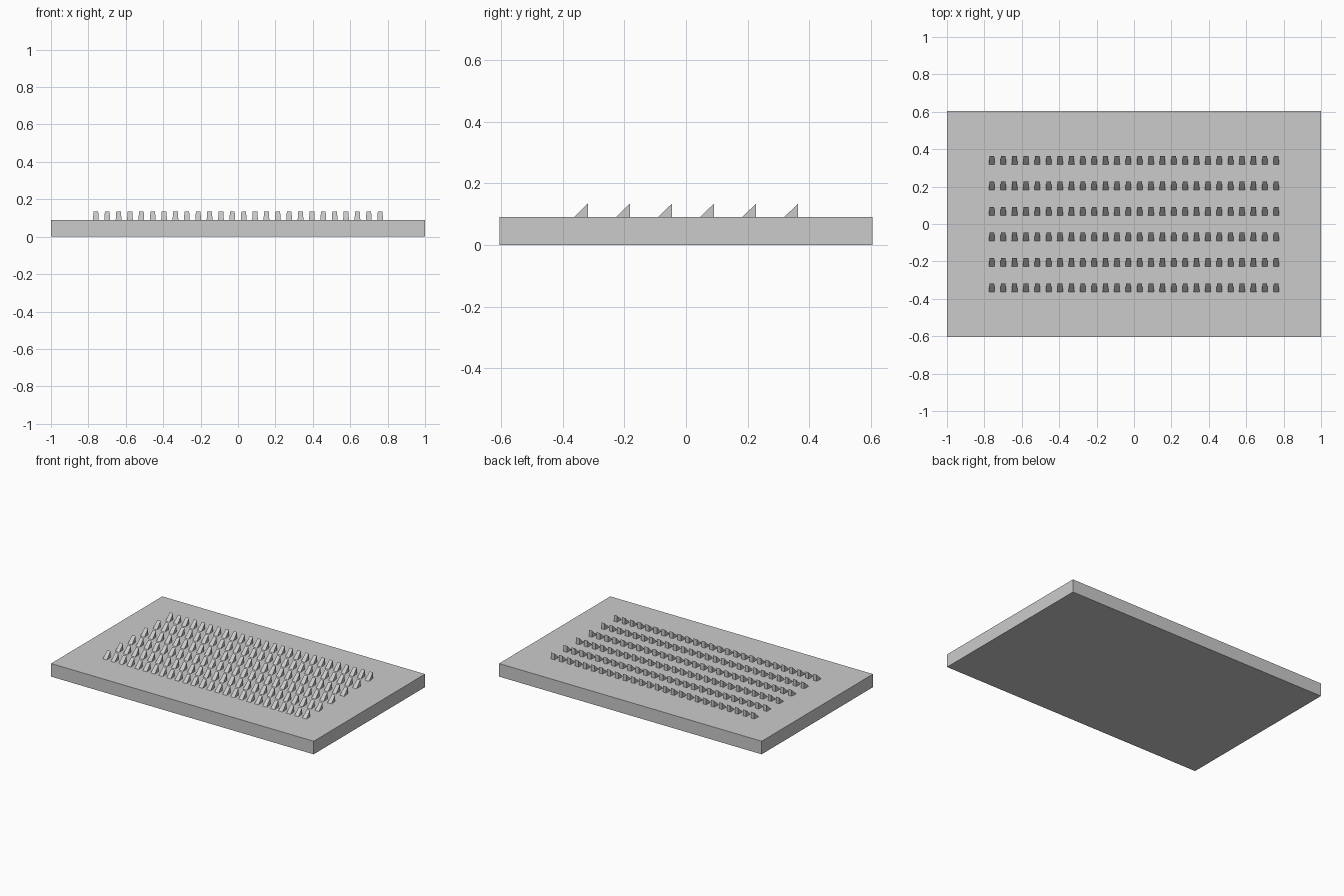
import bpy
import bmesh

cube = bpy.data.objects.get("Cube")
if cube:
    bpy.data.objects.remove(cube, do_unlink=True)

# One plain grey for everything
grey = bpy.data.materials.new("light_grey")
grey.use_nodes = True
colour = (0.6, 0.6, 0.6, 1.0)
grey.diffuse_color = colour
grey.node_tree.nodes["Principled BSDF"].inputs["Base Color"].default_value = colour

SLAB_TOP = 0.09


def make_object(name, bm):
    bmesh.ops.recalc_face_normals(bm, faces=bm.faces)
    mesh = bpy.data.meshes.new(name)
    bm.to_mesh(mesh)
    bm.free()
    mesh.materials.append(grey)
    obj = bpy.data.objects.new(name, mesh)
    bpy.context.collection.objects.link(obj)
    return obj


# Flat base slab
bm = bmesh.new()
bmesh.ops.create_cube(bm, size=1)
bmesh.ops.scale(bm, vec=(2.0, 1.21, SLAB_TOP), verts=bm.verts)
bmesh.ops.translate(bm, vec=(0, 0, SLAB_TOP / 2), verts=bm.verts)
make_object("base_slab", bm)

# One ramp tooth: slopes up from the front to a vertical back, slightly tapered
COLUMNS, ROWS = 26, 6
X_STEP, Y_STEP = 0.0608, 0.1362
DEPTH, HEIGHT = 0.0225, 0.044
FRONT_HALF, BACK_HALF = 0.0155, 0.0125

bm = bmesh.new()
sides = []
for s in (-1, 1):
    sides.append([bm.verts.new(p) for p in (
        (s * FRONT_HALF, -DEPTH, 0),
        (s * BACK_HALF, DEPTH, 0),
        (s * BACK_HALF, DEPTH, HEIGHT))])
left, right = sides
bm.faces.new(left)
bm.faces.new(right)
for i in range(3):
    j = (i + 1) % 3
    bm.faces.new((left[i], left[j], right[j], right[i]))
teeth = make_object("ramp_teeth", bm)
teeth.location = (-X_STEP * (COLUMNS - 1) / 2, -Y_STEP * (ROWS - 1) / 2, SLAB_TOP)

# Repeat the tooth across and along the slab
for name, count, offset in (("columns", COLUMNS, (X_STEP, 0, 0)),
                            ("rows", ROWS, (0, Y_STEP, 0))):
    array = teeth.modifiers.new(name, 'ARRAY')
    array.count = count
    array.use_relative_offset = False
    array.use_constant_offset = True
    array.constant_offset_displace = offset
